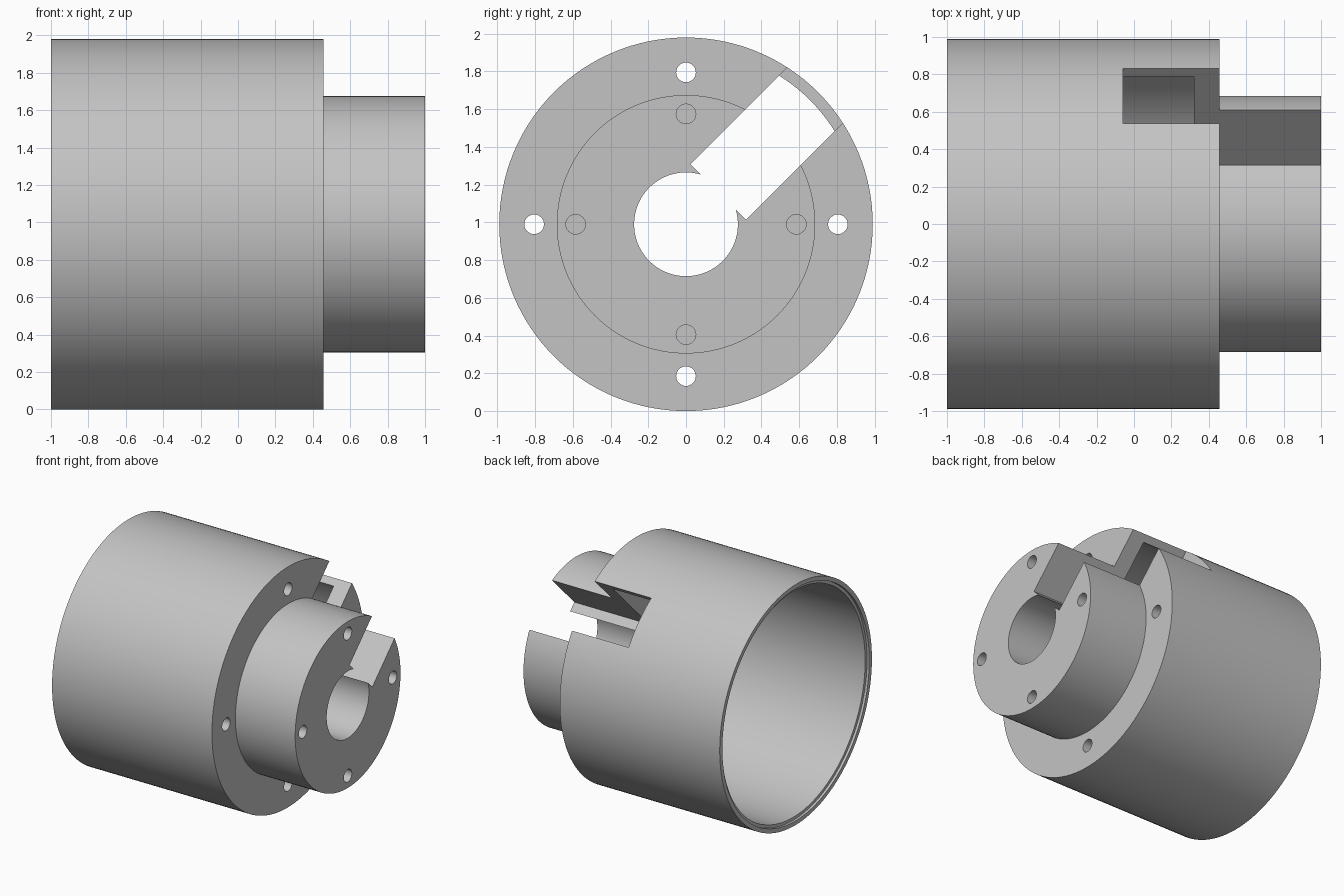
import bpy
import bmesh
import math
from mathutils import Matrix, Vector

cube = bpy.data.objects.get("Cube")
if cube:
    bpy.data.objects.remove(cube, do_unlink=True)

AXIS_Z = 0.99
SEGMENTS = 128

grey = bpy.data.materials.new("machined grey")
grey.use_nodes = True
colour = (0.55, 0.55, 0.55, 1)
grey.diffuse_color = colour
grey.node_tree.nodes["Principled BSDF"].inputs["Base Color"].default_value = colour


def make_object(name, bm):
    bmesh.ops.recalc_face_normals(bm, faces=bm.faces)
    mesh = bpy.data.meshes.new(name)
    bm.to_mesh(mesh)
    bm.free()
    mesh.materials.append(grey)
    obj = bpy.data.objects.new(name, mesh)
    bpy.context.collection.objects.link(obj)
    return obj


def lathe(name, profile):
    """Revolve a closed (x, radius) outline around the x axis."""
    bm = bmesh.new()
    verts = [bm.verts.new((x, 0, r)) for x, r in profile]
    edges = [bm.edges.new((v, verts[i - 1])) for i, v in enumerate(verts)]
    bmesh.ops.spin(bm, geom=verts + edges, cent=(0, 0, 0), axis=(1, 0, 0),
                   angle=math.tau, steps=SEGMENTS, use_duplicate=False)
    bmesh.ops.remove_doubles(bm, verts=bm.verts, dist=0.0001)
    bmesh.ops.translate(bm, verts=bm.verts, vec=(0, 0, AXIS_Z))
    return make_object(name, bm)


def ring_of_drills(name, ring_radius, x0, x1):
    """Four cylinders along x, evenly spaced on a circle."""
    bm = bmesh.new()
    for i in range(4):
        a = i * math.pi / 2
        centre = Vector(((x0 + x1) / 2, ring_radius * math.cos(a),
                         AXIS_Z + ring_radius * math.sin(a)))
        bmesh.ops.create_cone(
            bm, cap_ends=True, segments=32, radius1=0.052, radius2=0.052, depth=x1 - x0,
            matrix=Matrix.Translation(centre) @ Matrix.Rotation(math.pi / 2, 4, 'Y'))
    return make_object(name, bm)


def slot_block(name, x0, x1, s0, s1, width):
    """Box reaching outward from the axis, tilted halfway between up and back."""
    bm = bmesh.new()
    bmesh.ops.create_cube(bm, size=1)
    bmesh.ops.scale(bm, verts=bm.verts, vec=(x1 - x0, width, s1 - s0))
    bmesh.ops.translate(bm, verts=bm.verts, vec=((x0 + x1) / 2, 0, (s0 + s1) / 2))
    bmesh.ops.rotate(bm, verts=bm.verts, cent=(0, 0, 0),
                     matrix=Matrix.Rotation(-math.pi / 4, 3, 'X'))
    bmesh.ops.translate(bm, verts=bm.verts, vec=(0, 0, AXIS_Z))
    return make_object(name, bm)


# Hollow drum with stepped rim, end wall, narrower hub and central bore
housing = lathe("flanged_housing", [
    (-1, 0.99), (0.456, 0.99), (0.456, 0.685), (1, 0.685), (1, 0.275),
    (0.32, 0.275), (0.32, 0.93), (-0.98, 0.93), (-0.98, 0.955), (-1, 0.955)])

# Radial slot, through holes in the flange, blind holes in the hub
cutters = [
    slot_block("slot_cutter", -0.06, 1.2, 0.242, 1.3, 0.416),
    ring_of_drills("flange_hole_cutter", 0.805, 0.2, 0.6),
    ring_of_drills("hub_hole_cutter", 0.585, 0.7, 1.1),
]
bpy.context.view_layer.objects.active = housing
for cutter in cutters:
    cutter.hide_render = True
    mod = housing.modifiers.new(cutter.name, 'BOOLEAN')
    mod.operation = 'DIFFERENCE'
    mod.solver = 'EXACT'
    mod.object = cutter
    bpy.ops.object.modifier_apply(modifier=mod.name)
    bpy.data.objects.remove(cutter, do_unlink=True)

bpy.ops.object.select_all(action='DESELECT')
housing.select_set(True)
bpy.ops.object.shade_smooth_by_angle(angle=math.radians(30))
